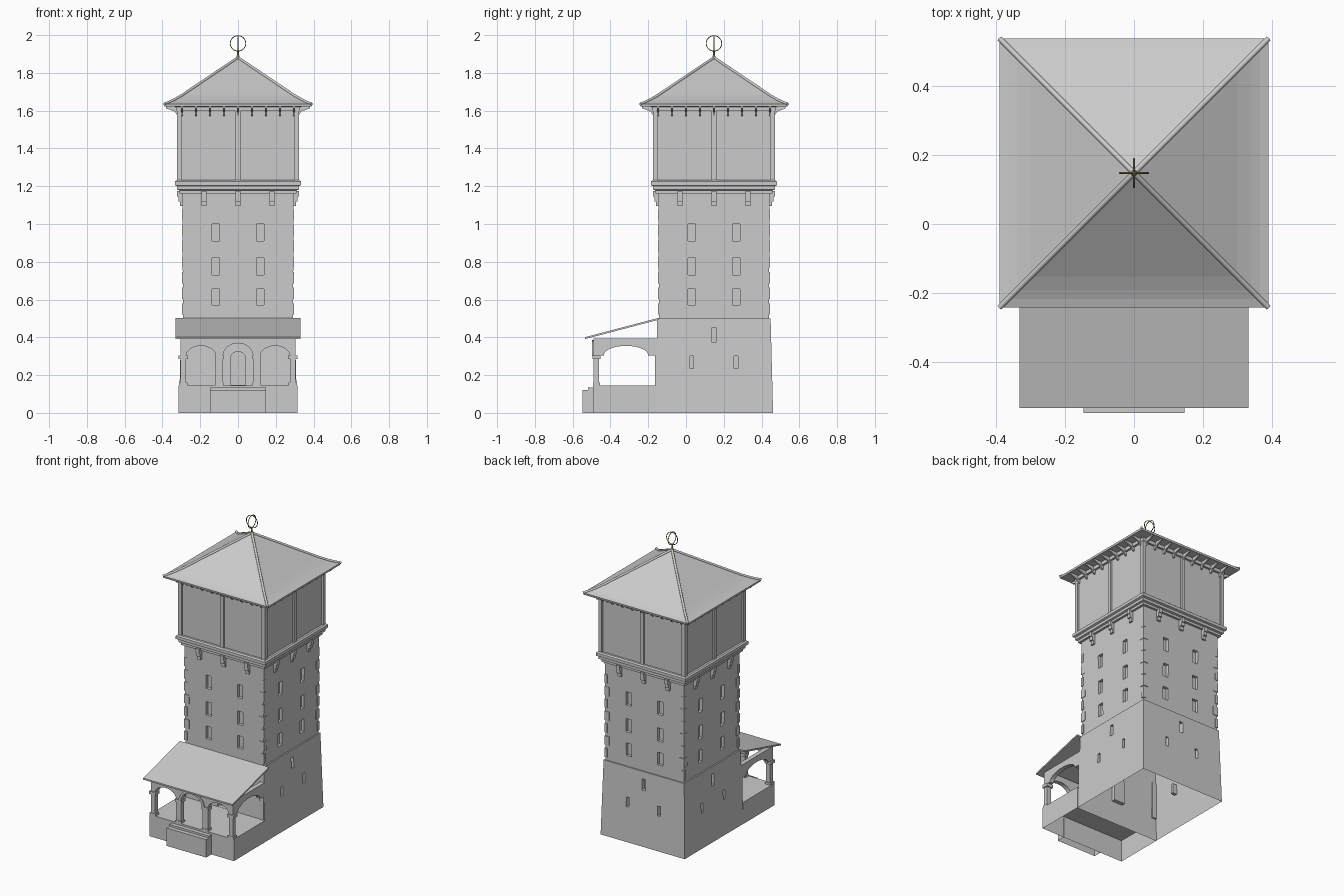
import bpy, bmesh, math
from mathutils import Matrix, Vector

if "Cube" in bpy.data.objects:
    bpy.data.objects.remove(bpy.data.objects["Cube"])

CY = 0.148  # tower axis in y
CENTER = Matrix.Translation((0, CY, 0))


def finish(name, bm, smooth=False):
    bmesh.ops.recalc_face_normals(bm, faces=bm.faces)
    me = bpy.data.meshes.new(name)
    bm.to_mesh(me)
    bm.free()
    ob = bpy.data.objects.new(name, me)
    bpy.context.collection.objects.link(ob)
    if smooth:
        for p in me.polygons:
            p.use_smooth = True
    return ob


def add_prism(bm, pts, axis, a, b, mat=Matrix()):
    """Extrude a 2D outline (u, z) along axis 'x' or 'y' from a to b."""
    def place(u, z, t):
        return mat @ (Vector((t, u, z)) if axis == 'x' else Vector((u, t, z)))
    v0 = [bm.verts.new(place(u, z, a)) for u, z in pts]
    v1 = [bm.verts.new(place(u, z, b)) for u, z in pts]
    bm.faces.new(v0)
    bm.faces.new(v1[::-1])
    for i in range(len(pts)):
        j = (i + 1) % len(pts)
        bm.faces.new((v0[i], v0[j], v1[j], v1[i]))


def add_box(bm, x, y, z, mat=Matrix()):
    add_prism(bm, [(x[0], z[0]), (x[1], z[0]), (x[1], z[1]), (x[0], z[1])], 'y', y[0], y[1], mat)


def stack(name, prof, smooth=False):
    """Square rings (half width, z) joined into a tower section."""
    bm = bmesh.new()
    rings = []
    for h, z in prof:
        rings.append([bm.verts.new((sx * h, CY + sy * h, z))
                      for sx, sy in ((-1, -1), (1, -1), (1, 1), (-1, 1))])
    for a, b in zip(rings, rings[1:]):
        for i in range(4):
            j = (i + 1) % 4
            bm.faces.new((a[i], a[j], b[j], b[i]))
    bm.faces.new(rings[0][::-1])
    bm.faces.new(rings[-1])
    return finish(name, bm)


def around(name, boxes, sides=(0, 1, 2, 3)):
    """Boxes (x range, outward range, z range) repeated on the tower sides; 0 = front."""
    bm = bmesh.new()
    for s in sides:
        m = CENTER @ Matrix.Rotation(s * math.pi / 2, 4, 'Z')
        for x, o, z in boxes:
            add_box(bm, x, (-o[1], -o[0]), z, m)
    return finish(name, bm)


def cut(ob, cutter):
    mod = ob.modifiers.new("cut", 'BOOLEAN')
    mod.operation, mod.solver, mod.object = 'DIFFERENCE', 'EXACT', cutter
    dg = bpy.context.evaluated_depsgraph_get()
    me = bpy.data.meshes.new_from_object(ob.evaluated_get(dg))
    ob.modifiers.clear()
    ob.data = me
    bpy.data.objects.remove(cutter)


def open_bottom(ob, z):
    bm = bmesh.new()
    bm.from_mesh(ob.data)
    bad = [f for f in bm.faces if all(abs(v.co.z - z) < 1e-4 for v in f.verts)]
    bmesh.ops.delete(bm, geom=bad, context='FACES')
    bm.to_mesh(ob.data)
    bm.free()


def arch(u0, u1, z0, spring, rise, inset=0.0, n=16):
    """Outline of an arched opening; inset narrows the arch at the spring line."""
    c, r = (u0 + u1) / 2, (u1 - u0) / 2 - inset
    pts = [(u0, z0), (u1, z0)]
    if inset:
        pts += [(u1, spring)]
    pts += [(c + r * math.cos(math.pi * i / n), spring + rise * math.sin(math.pi * i / n))
            for i in range(n + 1)]
    if inset:
        pts += [(u0, spring)]
    return pts


def box(name, x, y, z):
    bm = bmesh.new()
    add_box(bm, x, y, z)
    return finish(name, bm)


# tapered base with small windows and an arched doorway
base = stack("tower_base", [(0.313, 0), (0.3, 0.5)])
slits = [((-0.013, 0.013), (0.275, 0.4), (0.375, 0.45))]
slits += [((x - 0.01, x + 0.01), (0.275, 0.4), (0.235, 0.3)) for x in (-0.117, 0.117)]
cut(base, around("cutter", slits, (1, 2, 3)))
bm = bmesh.new()
add_prism(bm, arch(-0.04, 0.04, 0.147, 0.285, 0.04), 'y', -0.3, -0.135)
cut(base, finish("cutter", bm))
open_bottom(base, 0)

# shaft with two columns of three windows per side
shaft = stack("tower_shaft", [(0.291, 0.5), (0.295, 1.17)])
wins = [((x - 0.02, x + 0.02), (0.272, 0.4), z) for x in (-0.117, 0.117)
        for z in ((0.57, 0.655), (0.73, 0.82), (0.91, 1.0))]
cut(shaft, around("cutter", wins))
open_bottom(shaft, 0.5)

# corner stones of alternating length
quoins = []
for i in range(7):
    w = 0.035 if i % 2 else 0.02
    z = 0.52 + i * 0.083
    for s in (-1, 1):
        quoins.append((sorted((s * 0.2965, s * (0.2965 - w))), (0.28, 0.2965), (z, z + 0.06)))
around("corner_stones", quoins)

# stepped corbels and cornice below the tank
corbels = []
for x in (-0.18, 0, 0.18):
    corbels += [((x - 0.013, x + 0.013), (0.285, 0.306), (1.095, 1.12)),
                ((x - 0.013, x + 0.013), (0.285, 0.316), (1.12, 1.145)),
                ((x - 0.013, x + 0.013), (0.285, 0.322), (1.145, 1.175))]
around("corbels", corbels)
stack("cornice", [(0.29, 1.162), (0.31, 1.162), (0.31, 1.178), (0.322, 1.182), (0.322, 1.2),
                  (0.334, 1.205), (0.334, 1.225), (0.325, 1.232), (0.3, 1.232)])

# tank room with posts and rails
stack("tank_room", [(0.311, 1.23), (0.311, 1.62)])
posts = [((-0.013, 0.013), (0.3, 0.322), (1.23, 1.61))]
for s in (-1, 1):
    posts.append((sorted((s * 0.323, s * 0.298)), (0.298, 0.323), (1.23, 1.61)))
around("tank_posts", posts)
around("tank_top_rail", [((-0.325, 0.325), (0.305, 0.325), (1.597, 1.62))])

# rafter ends under the eaves
bm = bmesh.new()
for s in range(4):
    m = CENTER @ Matrix.Rotation(s * math.pi / 2, 4, 'Z')
    for i in range(-4, 5):
        x = i * 0.074
        add_prism(bm, [(-0.305, 1.57), (-0.322, 1.575), (-0.335, 1.595), (-0.38, 1.612),
                       (-0.38, 1.625), (-0.305, 1.625)], 'x', x - 0.005, x + 0.005, m)
finish("rafter_ends", bm)

# flared pyramid roof with hip ridges
roof_prof = [(0.39, 1.635), (0.365, 1.644), (0.34, 1.656), (0.3, 1.679), (0.004, 1.878)]
stack("roof", [(0.3, 1.62), (0.388, 1.622)] + roof_prof)


def tube(name, paths, radius, cyclic=False, res=2):
    cu = bpy.data.curves.new(name, 'CURVE')
    cu.dimensions, cu.bevel_depth, cu.bevel_resolution = '3D', radius, res
    cu.use_fill_caps = True
    for path in paths:
        sp = cu.splines.new('POLY')
        sp.points.add(len(path) - 1)
        for p, co in zip(sp.points, path):
            p.co = (*co, 1)
        sp.use_cyclic_u = cyclic
    ob = bpy.data.objects.new(name, cu)
    bpy.context.collection.objects.link(ob)
    return ob


tube("hip_ridges", [[(sx * h, CY + sy * h, z) for h, z in roof_prof]
                    for sx in (-1, 1) for sy in (-1, 1)], 0.008)

# brass finial: stem and two crossed rings
brass = bpy.data.materials.new("brass")
brass.diffuse_color = (0.35, 0.27, 0.1, 1)
brass.use_nodes = True
brass.node_tree.nodes["Principled BSDF"].inputs["Base Color"].default_value = brass.diffuse_color
circ = [(0.041 * math.cos(t * math.pi / 16), 1.956 + 0.041 * math.sin(t * math.pi / 16)) for t in range(32)]
rings = tube("finial_rings", [[(u, CY, z) for u, z in circ], [(0, CY + u, z) for u, z in circ]],
             0.0025, True, 1)
stem = tube("finial_stem", [[(0, CY, 1.87), (0, CY, 1.918)]], 0.005)
bpy.ops.mesh.primitive_cone_add(vertices=16, radius1=0.014, radius2=0.004, depth=0.025,
                                location=(0, CY, 1.885))
foot = bpy.context.object
foot.name = "finial_foot"
for ob in (rings, stem, foot):
    ob.data.materials.append(brass)

# porch plinth and steps, open underneath
for name, x, y, z in (("porch_plinth", 0.314, (-0.493, -0.16), (0, 0.146)),
                      ("lower_step", 0.147, (-0.548, -0.49), (0, 0.12)),
                      ("upper_step", 0.147, (-0.52, -0.49), (0.12, 0.134))):
    open_bottom(box(name, (-x, x), y, z), 0)

# porch front arcade
front = box("porch_front_arcade", (-0.305, 0.305), (-0.49, -0.46), (0.146, 0.395))
bm = bmesh.new()
for x0, x1, rise in ((-0.275, -0.118, 0.055), (-0.08, 0.08, 0.07), (0.118, 0.275, 0.055)):
    add_prism(bm, arch(x0, x1, 0.14, 0.3, rise), 'y', -0.55, -0.4)
cut(front, finish("cutter", bm))

# raised moulding over the middle arch
bm = bmesh.new()
arc = [(math.cos(math.pi * i / 16), math.sin(math.pi * i / 16)) for i in range(17)]
add_prism(bm, [(0.095 * c, 0.3 + 0.085 * s) for c, s in arc]
          + [(0.079 * c, 0.3 + 0.069 * s) for c, s in reversed(arc)], 'y', -0.497, -0.48)
finish("arch_moulding", bm)

# porch side arcades
for s, side in ((-1, "left"), (1, "right")):
    wall = box("porch_arcade_" + side, sorted((s * 0.275, s * 0.305)), (-0.461, -0.15), (0.146, 0.395))
    bm = bmesh.new()
    add_prism(bm, arch(-0.47, -0.165, 0.14, 0.305, 0.05, 0.035), 'x', s * 0.2, s * 0.4)
    cut(wall, finish("cutter", bm))

# pillar capitals and feet
bm = bmesh.new()
for x in (-0.29, -0.099, 0.099, 0.29):
    add_box(bm, (x - 0.024, x + 0.024), (-0.496, -0.453), (0.285, 0.305))
    add_box(bm, (x - 0.022, x + 0.022), (-0.493, -0.455), (0.146, 0.16))
finish("pillar_capitals", bm)

# sloping porch roof
bm = bmesh.new()
add_prism(bm, [(-0.534, 0.391), (-0.145, 0.493), (-0.145, 0.503), (-0.534, 0.401)], 'x', -0.332, 0.332)
finish("porch_roof", bm)
